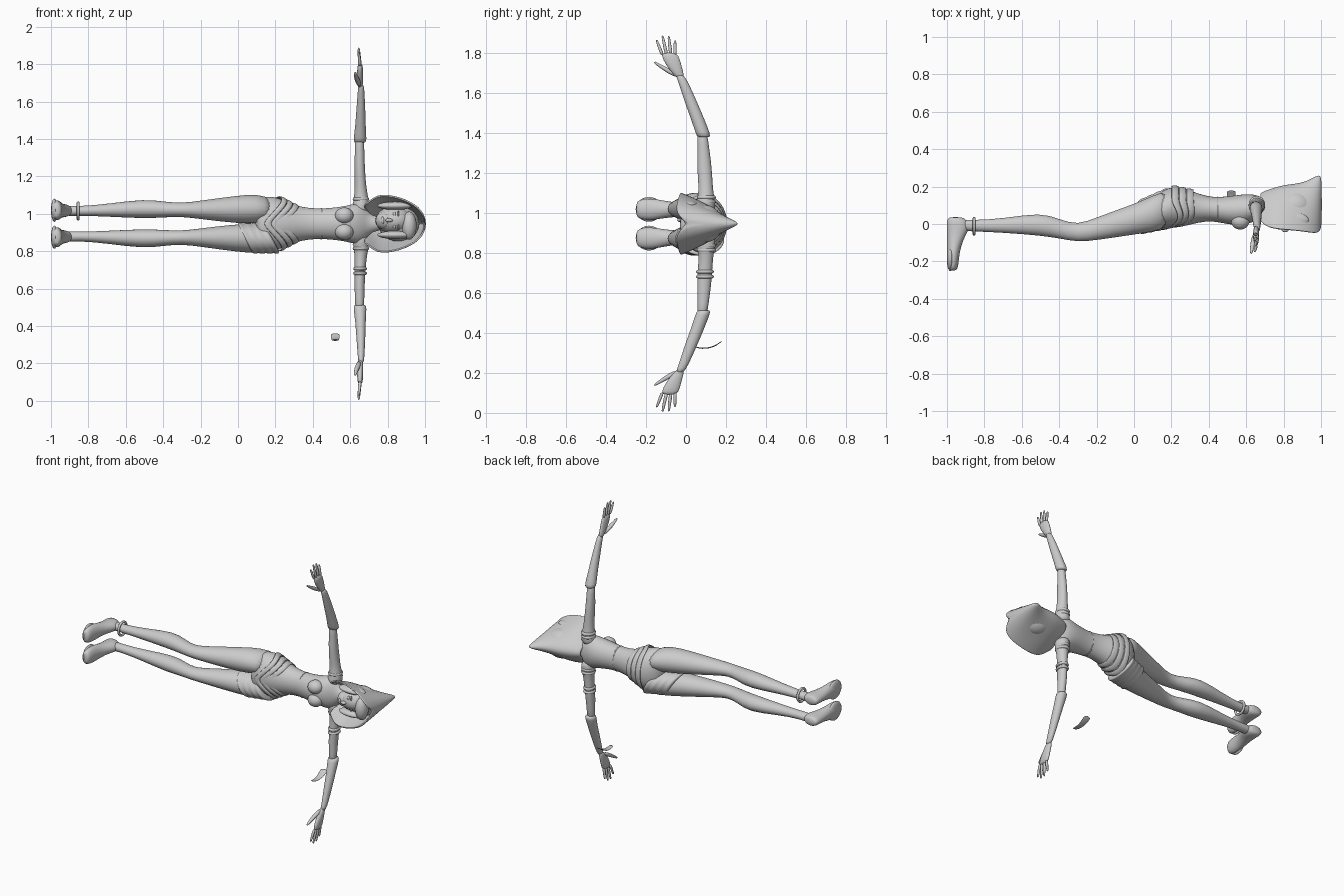
import bpy
import bmesh
import math
from mathutils import Vector

default = bpy.data.objects.get("Cube")
if default:
    bpy.data.objects.remove(default)

MID = 0.947  # height of the body's plane of symmetry

clay = bpy.data.materials.new("light grey")
clay.use_nodes = True
clay.diffuse_color = (0.6, 0.6, 0.6, 1)
clay.node_tree.nodes["Principled BSDF"].inputs["Base Color"].default_value = clay.diffuse_color


def finish(name, bm, levels=1, thickness=0):
    """Turn a bmesh into a smooth object."""
    bmesh.ops.recalc_face_normals(bm, faces=bm.faces)
    mesh = bpy.data.meshes.new(name)
    bm.to_mesh(mesh)
    bm.free()
    mesh.materials.append(clay)
    mesh.shade_smooth()
    obj = bpy.data.objects.new(name, mesh)
    bpy.context.collection.objects.link(obj)
    if thickness:
        solid = obj.modifiers.new("Thickness", 'SOLIDIFY')
        solid.thickness = thickness
        solid.offset = 0
    if levels:
        obj.modifiers.new("Smooth", 'SUBSURF').levels = levels
        obj.modifiers["Smooth"].render_levels = levels
    return obj


def loft(name, axis, stations, sides=18, levels=1, warp=None, thickness=0, caps=True):
    """Ellipses along an axis: (position, centre u, centre v, radius u, radius v)."""
    u, v = [i for i in range(3) if i != axis]
    bm = bmesh.new()
    rings = []
    for pos, cu, cv, ru, rv in stations:
        ring = []
        for i in range(sides):
            angle = math.tau * i / sides
            p = Vector()
            p[axis] = pos
            p[u] = cu + ru * math.cos(angle)
            p[v] = cv + rv * math.sin(angle)
            ring.append(bm.verts.new(warp(p) if warp else p))
        rings.append(ring)
    for a, b in zip(rings, rings[1:]):
        for i in range(sides):
            j = (i + 1) % sides
            bm.faces.new((a[i], a[j], b[j], b[i]))
    if caps:
        bm.faces.new(rings[0])
        bm.faces.new(rings[-1])
    return finish(name, bm, levels, thickness)


def ball(name, centre, radii):
    bm = bmesh.new()
    bmesh.ops.create_uvsphere(bm, u_segments=20, v_segments=12, radius=1)
    for vert in bm.verts:
        vert.co = Vector(c + r * k for c, r, k in zip(centre, radii, vert.co))
    return finish(name, bm, 0)


def ring(name, axis, centre, ru, rv, tube):
    """A bangle: a round tube swept around an ellipse facing the axis."""
    u, v = [i for i in range(3) if i != axis]
    bm = bmesh.new()
    loops = []
    for i in range(28):
        a = math.tau * i / 28
        loop = []
        for k in range(8):
            b = math.tau * k / 8
            p = Vector(centre)
            p[axis] += tube * math.sin(b)
            p[u] += (ru + tube * math.cos(b)) * math.cos(a)
            p[v] += (rv + tube * math.cos(b)) * math.sin(a)
            loop.append(bm.verts.new(p))
        loops.append(loop)
    for i in range(28):
        for k in range(8):
            a, b, m = loops[i], loops[(i + 1) % 28], (k + 1) % 8
            bm.faces.new((a[k], a[m], b[m], b[k]))
    return finish(name, bm, 0)


# torso with neck
loft("torso", 0, [(x, y, MID, ry, rz) for x, y, ry, rz in (
    (.09, .05, .07, .11), (.15, .08, .105, .155), (.22, .09, .112, .138), (.28, .09, .1, .11),
    (.34, .085, .078, .09), (.42, .08, .062, .08), (.5, .072, .075, .085), (.58, .075, .085, .095),
    (.64, .085, .075, .115), (.68, .09, .055, .09), (.71, .09, .035, .04), (.79, .08, .035, .035))], 24)
ring("top_hem", 0, (.445, .078, MID), .063, .08, .005)

for side, label in ((1, "left"), (-1, "right")):
    def z(offset):
        return MID + side * offset

    ball(label + "_bust", (.568, .017, z(.043)), (.05, .047, .044))

    # leg and foot
    loft(label + "_leg", 0, [(x, y, z(off), ry, rz) for x, y, off, ry, rz in (
        (-.94, -.005, .07, .034, .034), (-.86, -.01, .067, .029, .023), (-.68, -.008, .073, .04, .036),
        (-.5, .0, .08, .063, .053), (-.4, -.025, .076, .052, .043), (-.3, -.052, .074, .046, .036),
        (-.2, -.025, .074, .062, .05), (0, .025, .076, .083, .076), (.1, .055, .08, .098, .08),
        (.19, .085, .073, .105, .065))])
    loft(label + "_foot", 1, [(y, x, z(off), rx, rz) for y, x, off, rx, rz in (
        (-.25, -.97, .072, .018, .03), (-.235, -.97, .072, .03, .05), (-.18, -.968, .072, .033, .057),
        (-.12, -.963, .072, .037, .046), (-.06, -.95, .07, .05, .037), (-.02, -.94, .07, .062, .037),
        (.02, -.945, .07, .057, .034), (.038, -.955, .07, .035, .024))])
    ball(label + "_sole", (-.982, -.185, z(.072)), (.018, .067, .062))

    # arm in two overlapping pieces
    loft(label + "_upper_arm", 2, [(z(off), x, y, rx, ry) for off, x, y, rx, ry in (
        (.05, .65, .095, .05, .055), (.11, .66, .1, .045, .048), (.16, .657, .1, .034, .036),
        (.24, .653, .095, .029, .037), (.32, .65, .09, .028, .035), (.4, .65, .086, .025, .027),
        (.46, .65, .08, .025, .027))])
    loft(label + "_forearm", 2, [(z(off), x, y, rx, ry) for off, x, y, rx, ry in (
        (.43, .652, .09, .033, .034), (.45, .652, .085, .036, .036), (.52, .655, .06, .028, .034),
        (.62, .657, .02, .024, .031), (.7, .658, -.01, .018, .025), (.75, .658, -.034, .016, .022))])

    # hand
    loft(label + "_palm", 2, [(z(off), .653, y, rx, ry) for off, y, rx, ry in (
        (.72, -.022, .014, .018), (.77, -.05, .017, .034), (.82, -.073, .017, .044),
        (.86, -.085, .012, .042))], 14)
    for name, base, tip, reach in (("index", -.117, -.147, .92), ("middle", -.096, -.118, .942),
                                   ("ring", -.075, -.087, .94), ("little", -.055, -.055, .918)):
        stations = []
        for k, r in ((0, .011), (.5, .009), (.9, .007), (1, .004)):
            stations.append((z(.84 + k * (reach - .84)), .653 - .008 * k,
                             base + k * (tip - base), r, r))
        loft(label + "_" + name + "_finger", 2, stations, 8)
    loft(label + "_thumb", 1, [(y, x, z(off), r, r) for y, x, off, r in (
        (-.04, .65, .74, .012), (-.09, .638, .765, .016), (-.13, .63, .79, .011),
        (-.162, .626, .81, .007))], 8)

    # gathered shoulder trim
    for k in range(2):
        ring(label + "_shoulder_trim", 2, (.657, .102, z(.11 + .022 * k)), .034, .038, .01)

# bangles
ring("ankle_bangle", 0, (-.855, -.012, MID + .068), .042, .043, .008)
for k in range(2):
    ring("arm_bangle", 2, (.653, .095, MID - .24 - .025 * k), .028, .036, .009)


# draped hip wrap on one thigh, with slanting folds
def slant(p):
    p.x -= .5 * (p.z - MID + .08)
    return p


folds = []
for k in range(9):
    t = k / 8
    swell = .006 if k % 2 else -.001
    folds.append((.03 + .16 * t, .036 + .05 * t, MID - .078,
                  .09 + .02 * t + swell, .079 + swell))
loft("thigh_wrap", 0, folds, 24, 2, slant)


# waist sash dipping at the front
def dip(p):
    front = max(0, min(1, (.12 - p.y) / .12))
    p.x += front * (.9 * abs(p.z - MID) - .07)
    return p


for k in range(3):
    x = .2 + .04 * k
    loft("hip_sash", 0, [(x, .088, MID, .114 - .006 * k, .147 - .018 * k),
                         (x + .02, .088, MID, .118 - .009 * k, .143 - .018 * k),
                         (x + .04, .089, MID, .111 - .009 * k, .131 - .018 * k)],
         28, 1, dip, .006, False)

# hood, a drape open at the front
bm = bmesh.new()
rows = []
for x, front, back, width in ((.675, .02, .16, .1), (.7, -.01, .175, .118), (.745, -.025, .19, .152),
                              (.8, -.03, .207, .152), (.86, -.035, .213, .14), (.92, -.042, .225, .116),
                              (.965, -.05, .252, .085), (.99, -.045, .262, .05), (1, -.01, .255, .012)):
    row = []
    for i in range(21):
        c = math.cos(math.pi * i / 20)
        row.append(bm.verts.new((x, front + (back - front) * (1 - abs(c) ** 1.7), MID + width * c)))
    rows.append(row)
for a, b in zip(rows, rows[1:]):
    for i in range(20):
        bm.faces.new((a[i], a[i + 1], b[i + 1], b[i]))
bm.faces.new(rows[-1])
finish("hood", bm, 1, .01)

# head, face and hair
FACE = MID + .018
ball("head", (.835, .065, FACE), (.1, .095, .075))
ball("jaw", (.785, .03, FACE), (.05, .055, .05))
ball("nose", (.808, -.028, FACE), (.02, .016, .01))
ball("lips", (.773, -.02, FACE), (.009, .009, .02))
for s in (1, -1):
    ball("eye", (.836, -.012, FACE + s * .03), (.009, .012, .016))
    ball("eyebrow", (.857, -.016, FACE + s * .032), (.005, .008, .02))
    ball("hair_lock", (.84, .02, FACE + s * .078), (.095, .045, .022))
ball("hair", (.86, .09, MID), (.11, .095, .095))
ball("fringe", (.915, .015, MID - .01), (.04, .045, .075))

# loose curled feather beside the arm
loft("feather", 1, [(y, .52, h, w, .003) for y, h, w in (
    (.045, .33, .014), (.08, .322, .018), (.12, .325, .021), (.155, .34, .025), (.182, .362, .028))], 10)
